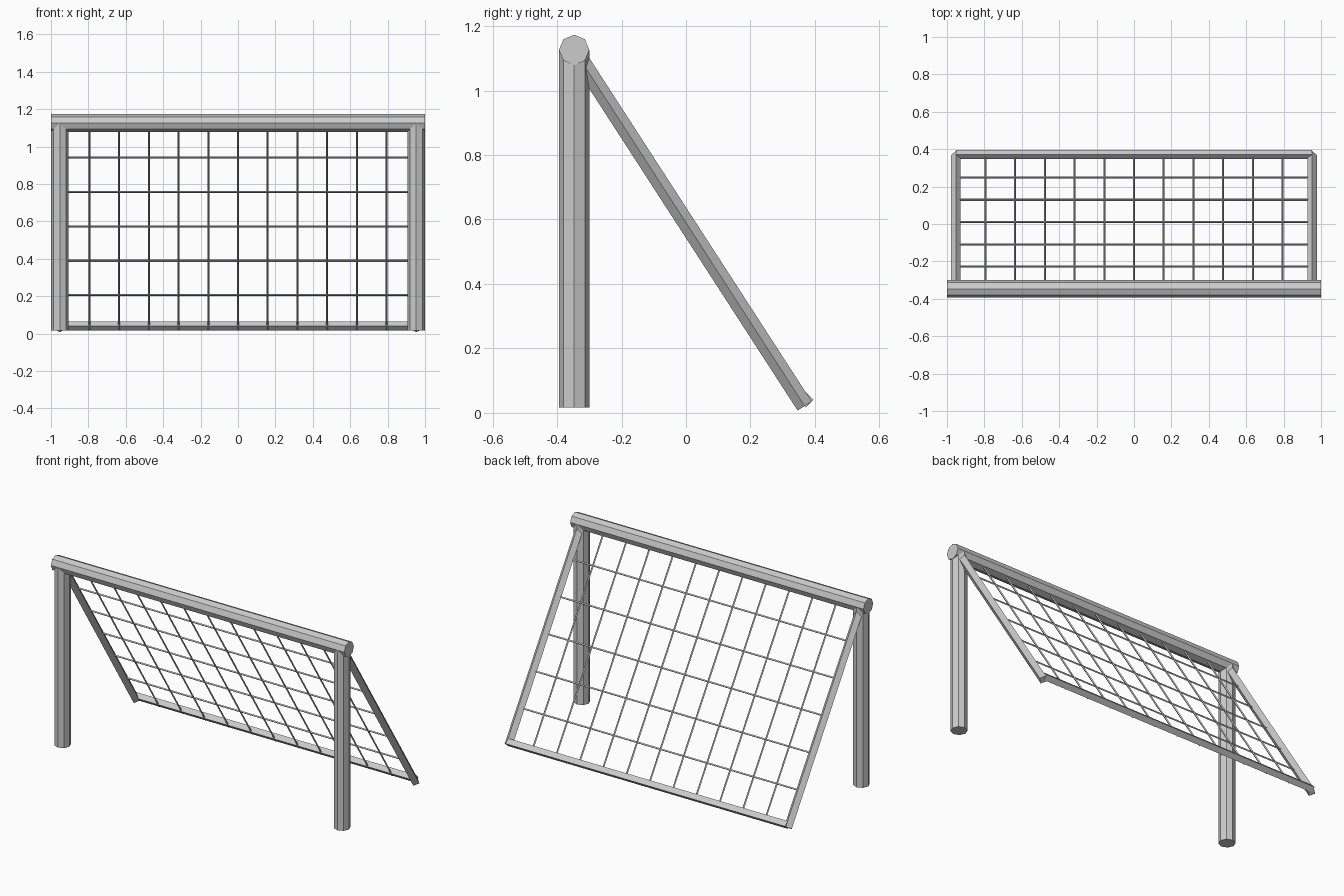
import bpy
import math
from mathutils import Vector, Matrix

if "Cube" in bpy.data.objects:
    bpy.data.objects.remove(bpy.data.objects["Cube"])


def rod(name, a, b, radius, sides):
    """Flat-shaded prism from a to b, with one corner in the vertical plane."""
    a, b = Vector(a), Vector(b)
    axis = (b - a).normalized()
    side = axis.cross(Vector((0, 0, 1)))
    side = side.normalized() if side.length > 1e-4 else Vector((1, 0, 0))
    up = side.cross(axis)
    bpy.ops.mesh.primitive_cylinder_add(vertices=sides, radius=radius, depth=(b - a).length)
    ob = bpy.context.object
    ob.name = name
    rot = Matrix((side, up, -axis if side.cross(up).dot(axis) < 0 else axis)).transposed()
    ob.matrix_world = Matrix.Translation((a + b) / 2) @ rot.to_4x4()
    return ob


PX = 0.953                      # post and side bar centre
POST_R, BAR_R, WIRE_R = 0.047, 0.026, 0.0055
FRONT_Y, TOP_Z = -0.347, 1.126
TOP = Vector((0, FRONT_Y, TOP_Z))
END = Vector((0, 0.368, 0.0215))


def on_net(x, t):
    p = TOP.lerp(END, t)
    return (x, p.y, p.z)


# Goal mouth: crossbar and posts
rod("crossbar", (-1, FRONT_Y, TOP_Z), (1, FRONT_Y, TOP_Z), POST_R, 8)
for s, label in ((-1, "left"), (1, "right")):
    rod(label + "_post", (s * PX, FRONT_Y, 0.016), (s * PX, FRONT_Y, TOP_Z), POST_R, 8)
    # Sloping side bars of the net frame
    rod(label + "_side_bar", on_net(s * PX, 0), on_net(s * PX, 1), BAR_R, 4)

# Rear ground bar
rod("ground_bar", (-PX, 0.372, 0.041), (PX, 0.372, 0.041), 0.024, 4)

# Net strands running down the slope
for i in range(1, 12):
    x = -PX + 2 * PX * i / 12
    rod(f"net_down_{i}", on_net(x, 0), on_net(x, 1), WIRE_R, 4)

# Net strands running across
for i in range(1, 6):
    rod(f"net_across_{i}", on_net(-PX, i / 6), on_net(PX, i / 6), WIRE_R, 4)
